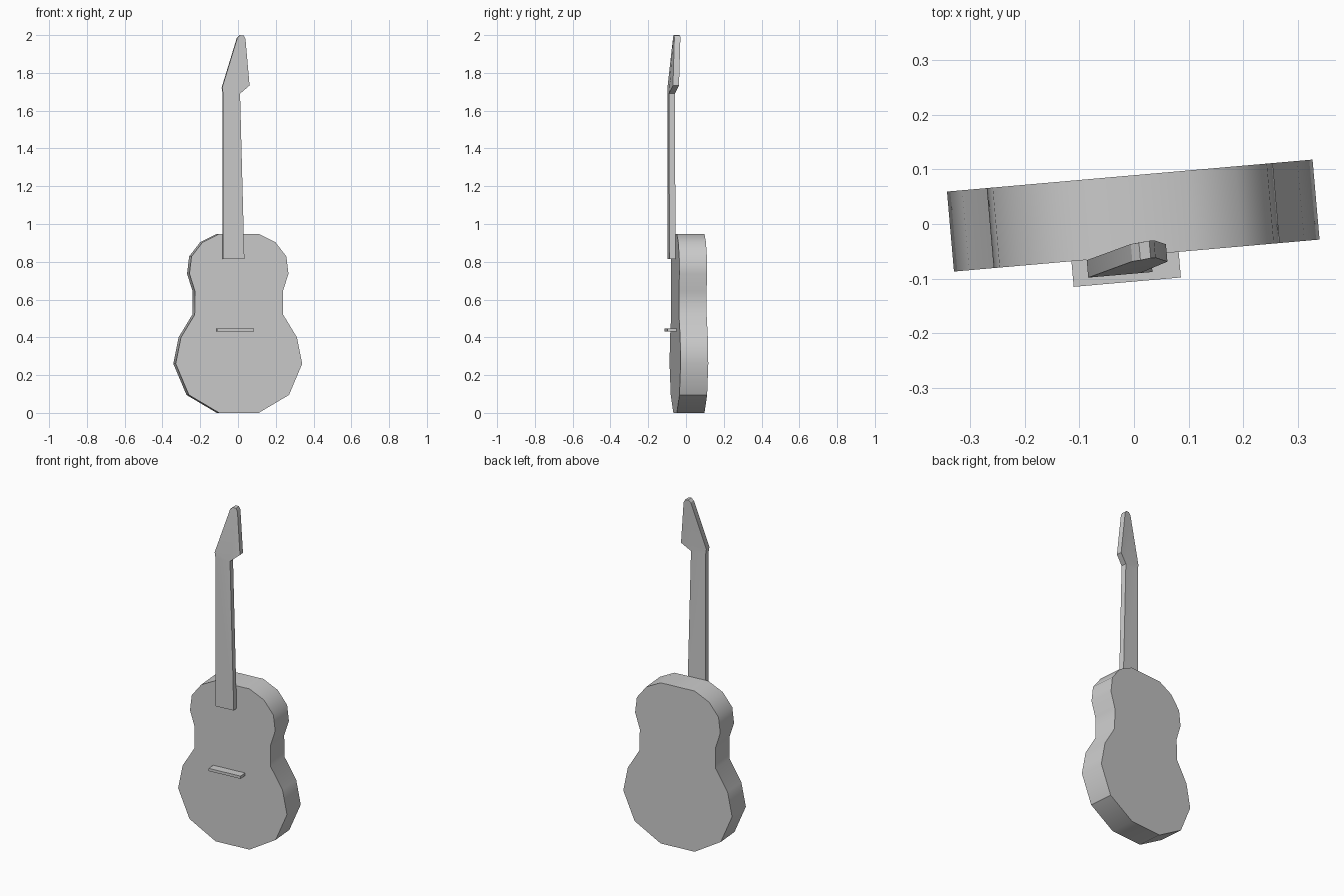
import bpy, bmesh, math

if "Cube" in bpy.data.objects:
    bpy.data.objects.remove(bpy.data.objects["Cube"])

TURN = math.radians(5)  # the whole guitar is turned slightly about z


def slab(name, points, faces, depth, smooth=None):
    """Front points (x, y, z) with front faces, thickened backwards by depth."""
    bm = bmesh.new()
    verts = [bm.verts.new(p) for p in points]
    front = [bm.faces.new([verts[i] for i in f]) for f in faces]
    grown = bmesh.ops.extrude_face_region(bm, geom=front, use_keep_orig=True)
    back = [e for e in grown["geom"] if isinstance(e, bmesh.types.BMVert)]
    bmesh.ops.translate(bm, verts=back, vec=(0, depth, 0))
    bmesh.ops.recalc_face_normals(bm, faces=bm.faces)
    mesh = bpy.data.meshes.new(name)
    bm.to_mesh(mesh)
    bm.free()
    obj = bpy.data.objects.new(name, mesh)
    bpy.context.collection.objects.link(obj)
    obj.rotation_euler.z = TURN
    if smooth:
        bpy.ops.object.select_all(action="DESELECT")
        obj.select_set(True)
        bpy.context.view_layer.objects.active = obj
        bpy.ops.object.shade_smooth_by_angle(angle=math.radians(smooth))
    return obj


# Body: right half of the outline, mirrored
half = [(0.105, 0.0), (0.266, 0.095), (0.336, 0.26), (0.308, 0.40),
        (0.235, 0.52), (0.234, 0.645), (0.263, 0.737), (0.252, 0.828),
        (0.194, 0.903), (0.105, 0.948)]
outline = half + [(-x, z) for x, z in reversed(half)]
slab("body", [(x, -0.058, z) for x, z in outline],
     [range(len(outline))], 0.147, 35)

# Neck and tilted, lopsided headstock in one piece
neck = [(-0.087, -0.0905, 0.815), (0.026, -0.0905, 0.815),
        (0.003, -0.0905, 1.69), (-0.092, -0.0905, 1.722),
        (-0.087, -0.0905, 1.69),
        (0.055, -0.074, 1.733), (0.034, -0.065, 1.98),
        (0.025, -0.065, 1.997), (0.006, -0.067, 2.0), (-0.009, -0.068, 1.987)]
slab("neck_and_headstock", neck,
     [(0, 1, 2, 3, 4), (3, 2, 5, 6, 7, 8, 9)], 0.032, 30)

# Bridge
slab("bridge", [(x, -0.105, z) for x, z in
                [(-0.12, 0.43), (0.077, 0.43), (0.077, 0.446), (-0.12, 0.446)]],
     [range(4)], 0.049)
